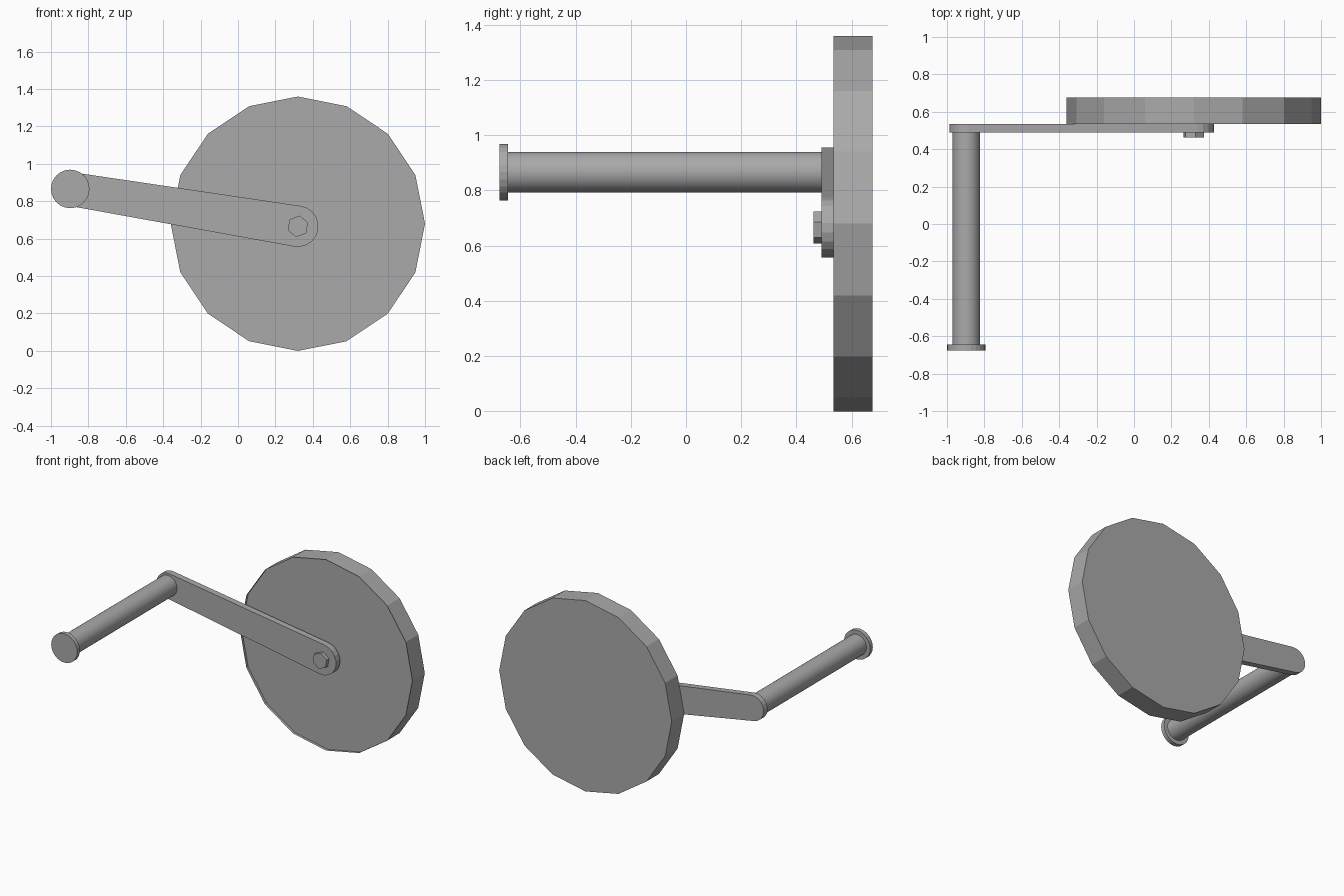
import bpy
import bmesh
from math import pi, sin, cos, atan2, hypot, acos

cube = bpy.data.objects.get("Cube")
if cube:
    bpy.data.objects.remove(cube)

grey = bpy.data.materials.new("mid grey")
grey.use_nodes = True
COLOR = (0.4, 0.4, 0.4, 1)
grey.diffuse_color = COLOR
grey.node_tree.nodes["Principled BSDF"].inputs["Base Color"].default_value = COLOR

WHEEL = (0.32, 0.68)
PIVOT = (0.32, 0.666)
GRIP = (-0.897, 0.866)


def arc(center, radius, start, end, steps):
    """Points on an arc in the x-z plane, both ends included."""
    angles = [start + (end - start) * i / steps for i in range(steps + 1)]
    return [(center[0] + radius * cos(a), center[1] + radius * sin(a)) for a in angles]


def ring(center, radius, sides, start=0.0):
    return arc(center, radius, start, start + 2 * pi, sides)[:-1]


def prism(name, outline, y_front, y_back, rim=0.0, recess=0.0, smooth=False):
    """Extrude an x-z outline along y, with an optional recessed front face."""
    bm = bmesh.new()
    front = bm.faces.new([bm.verts.new((x, y_front, z)) for x, z in outline])
    back = bm.faces.new([bm.verts.new((x, y_back, z)) for x, z in reversed(outline)])
    f, b = list(front.verts), list(reversed(back.verts))
    for i in range(len(f)):
        j = (i + 1) % len(f)
        bm.faces.new((f[j], f[i], b[i], b[j]))
    if rim:
        bmesh.ops.inset_region(bm, faces=[front], thickness=rim)
        floor = bmesh.ops.extrude_discrete_faces(bm, faces=[front])["faces"][0]
        bmesh.ops.translate(bm, verts=floor.verts, vec=(0, recess, 0))
    bmesh.ops.recalc_face_normals(bm, faces=bm.faces)
    mesh = bpy.data.meshes.new(name)
    bm.to_mesh(mesh)
    bm.free()
    mesh.materials.append(grey)
    obj = bpy.data.objects.new(name, mesh)
    bpy.context.collection.objects.link(obj)
    if smooth:
        bpy.ops.object.select_all(action='DESELECT')
        obj.select_set(True)
        bpy.context.view_layer.objects.active = obj
        bpy.ops.object.shade_smooth_by_angle(angle=pi / 6)
    return obj


# Faceted wheel with a raised rim, and the hub that carries the arm
prism("wheel", ring(WHEEL, 0.68, 16), 0.535, 0.675, rim=0.053, recess=0.02)
prism("hub", ring(PIVOT, 0.06, 16), 0.53, 0.56)

# Tapered arm: two round ends joined by tangent lines
big, small = 0.11, 0.09
dx, dz = GRIP[0] - PIVOT[0], GRIP[1] - PIVOT[1]
heading = atan2(dz, dx)
spread = acos((big - small) / hypot(dx, dz))
outline = arc(PIVOT, big, heading + spread, heading + 2 * pi - spread, 10)
outline += arc(GRIP, small, heading - spread, heading + spread, 10)
prism("crank_arm", outline, 0.49, 0.535)

# Hexagonal bolt, turned with the arm
prism("bolt", ring(PIVOT, 0.058, 6, heading + pi / 2), 0.462, 0.49)

# Round grip with a wider end cap
prism("handle", ring(GRIP, 0.074, 32), -0.645, 0.49, smooth=True)
prism("handle_cap", ring(GRIP, 0.103, 24), -0.675, -0.645)
